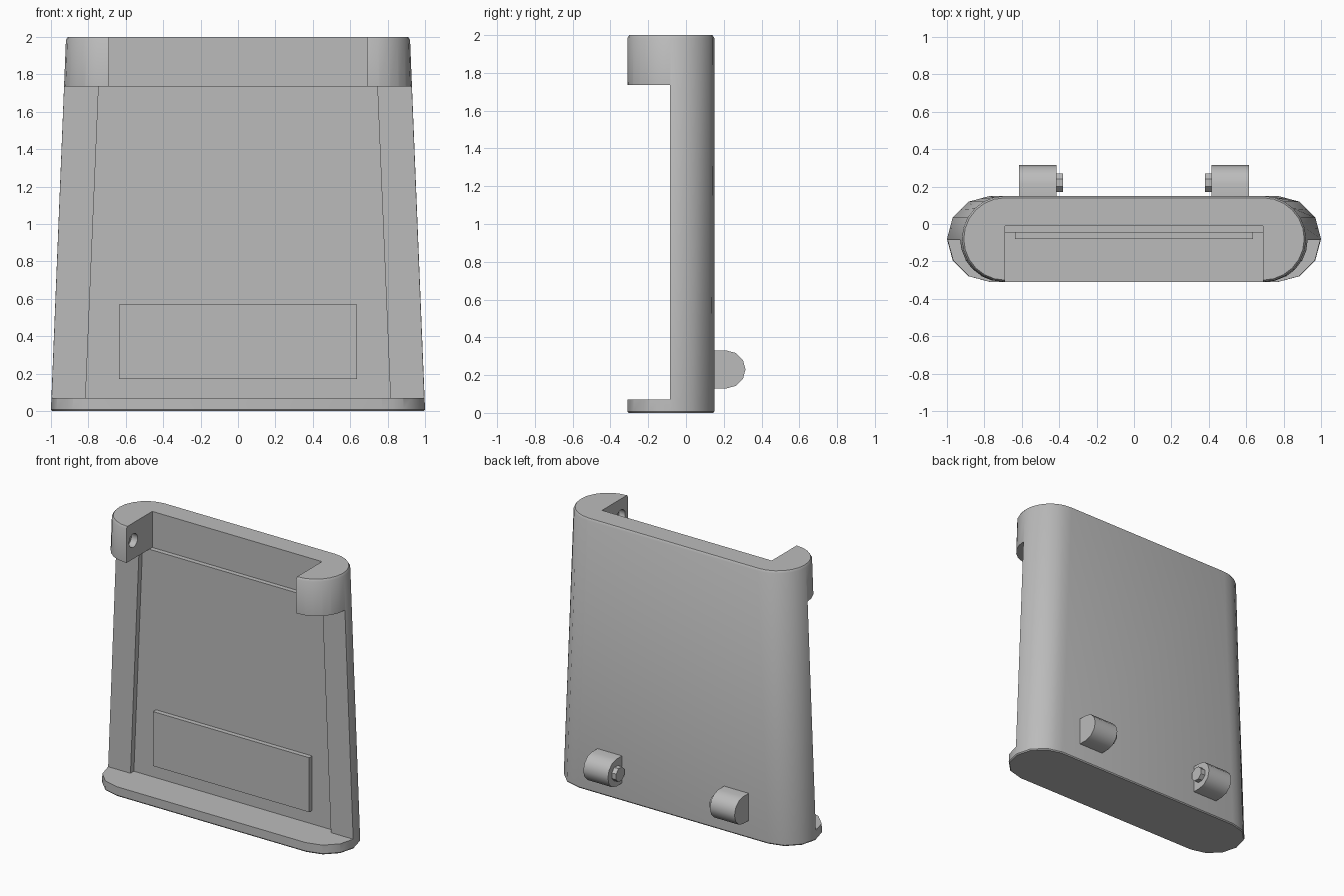
import bpy, bmesh, math
from mathutils import Vector

cube = bpy.data.objects.get("Cube")
if cube:
    bpy.data.objects.remove(cube)

grey = bpy.data.materials.new("plain_grey")
grey.use_nodes = True
GREY = (0.5, 0.5, 0.5, 1)
grey.diffuse_color = GREY
grey.node_tree.nodes["Principled BSDF"].inputs["Base Color"].default_value = GREY


def loft(name, rings):
    """Closed solid through rings of equal point count."""
    bm = bmesh.new()
    loops = [[bm.verts.new(p) for p in ring] for ring in rings]
    n = len(loops[0])
    for a, b in zip(loops, loops[1:]):
        for i in range(n):
            j = (i + 1) % n
            bm.faces.new((a[i], a[j], b[j], b[i]))
    bm.faces.new(loops[0][::-1])
    bm.faces.new(loops[-1])
    bmesh.ops.recalc_face_normals(bm, faces=bm.faces)
    mesh = bpy.data.meshes.new(name)
    bm.to_mesh(mesh)
    bm.free()
    obj = bpy.data.objects.new(name, mesh)
    bpy.context.collection.objects.link(obj)
    mesh.materials.append(grey)
    return obj


def block(name, half_low, half_high, y0, y1, z0, z1):
    """Box centred on x whose half width may taper with height."""
    return loft(name, [[(-w, y0, z), (w, y0, z), (w, y1, z), (-w, y1, z)]
                       for w, z in ((half_low, z0), (half_high, z1))])


def stadium(half, r, z, coarse):
    """Slab outline; a coarse one has its odd points on the chords."""
    pts = []
    for side in (1, -1):
        arc = [Vector((side * (half + r * math.cos(a)), -0.08 + side * r * math.sin(a), z))
               for a in (math.pi * (i / 12 - 0.5) for i in range(13))]
        if coarse:
            for i in range(1, 12, 2):
                arc[i] = (arc[i - 1] + arc[i + 1]) / 2
        pts += arc
    return pts


def rod(name, x0, x1, y, z, r, n, turn=0):
    return loft(name, [[(x, y + r * math.cos(turn + math.tau * i / n),
                         z + r * math.sin(turn + math.tau * i / n)) for i in range(n)]
                       for x in (x0, x1)])


def smooth(obj, angle):
    bpy.ops.object.select_all(action="DESELECT")
    obj.select_set(True)
    bpy.context.view_layer.objects.active = obj
    bpy.ops.object.shade_smooth_by_angle(angle=math.radians(angle))


# Tapered slab with softened rims
body = loft("tapered_case", [stadium(0.77, 0.224, 0, True),
                             stadium(0.77, 0.23, 0.008, True),
                             stadium(0.69, 0.23, 1.985, False),
                             stadium(0.69, 0.22, 2, False)])

# Front opening, inner recess, top notch and pivot sockets
TOP, LIP = 1.735, 0.07
cutters = [block("front_cutter", 1.2, 1.2, -0.5, -0.085, LIP, TOP),
           block("recess_cutter", 0.815, 0.745, -0.2, -0.045, LIP, TOP),
           block("notch_cutter", 0.69, 0.69, -0.5, -0.01, TOP, 2.2),
           rod("socket_cutter", -0.74, 0.74, -0.23, 1.87, 0.05, 16)]
bpy.context.view_layer.objects.active = body
for cutter in cutters:
    mod = body.modifiers.new(cutter.name, "BOOLEAN")
    mod.operation = "DIFFERENCE"
    mod.solver = "EXACT"
    mod.object = cutter
    bpy.ops.object.modifier_apply(modifier=mod.name)
    bpy.data.objects.remove(cutter)
smooth(body, 35)

# Raised plate inside the recess
block("raised_plate", 0.635, 0.635, -0.08, -0.04, 0.17, 0.57)

# Rounded hinge lugs with inward pegs on the back
for s, label in ((1, "left"), (-1, "right")):
    arc = [(0.215 + 0.1 * math.cos(a), 0.23 + 0.1 * math.sin(a))
           for a in (math.pi * (i / 6 - 0.5) for i in range(7))]
    profile = [(0.14, 0.13)] + arc + [(0.14, 0.33)]
    lug = loft(label + "_hinge_lug", [[(s * x, y, z) for y, z in profile]
                                      for x in (0.415, 0.615)])
    smooth(lug, 35)
    rod(label + "_hinge_peg", s * 0.38, s * 0.42, 0.22, 0.23, 0.053, 8, math.pi / 8)
